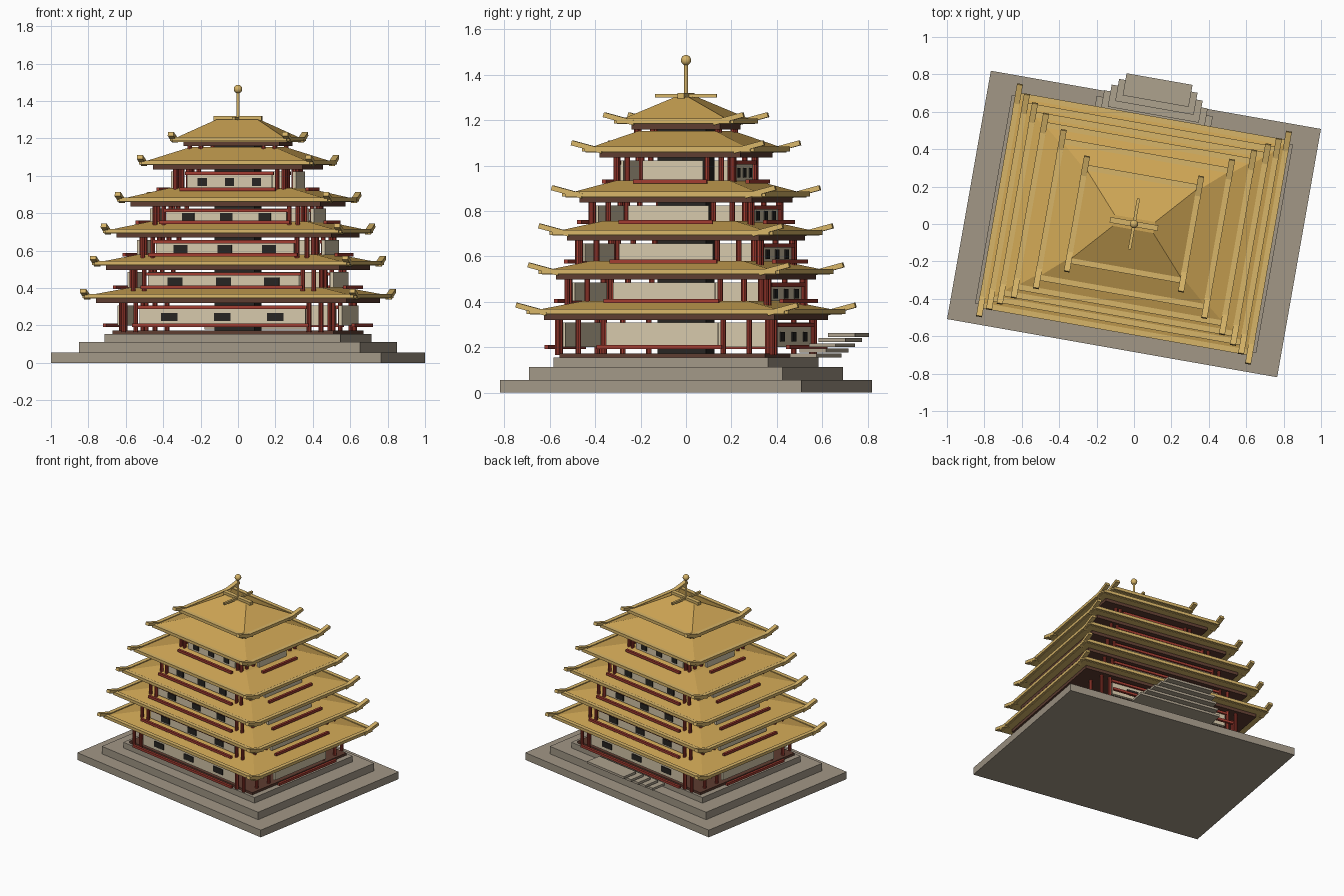
import bpy, bmesh
from math import radians
from mathutils import Matrix, Vector

if "Cube" in bpy.data.objects:
    bpy.data.objects.remove(bpy.data.objects["Cube"])

TURN = Matrix.Rotation(radians(-10), 4, 'Z')   # whole building is turned on its plot


def mat(name, *c):
    m = bpy.data.materials.new(name)
    m.diffuse_color = (*c, 1)
    m.use_nodes = True
    m.node_tree.nodes["Principled BSDF"].inputs["Base Color"].default_value = m.diffuse_color
    return m


GOLD = mat("gold_tile", 0.62, 0.38, 0.09)
TRIM = mat("gold_trim", 0.68, 0.46, 0.14)
RED = mat("red_lacquer", 0.36, 0.045, 0.03)
STONE = mat("stone", 0.36, 0.31, 0.24)
STEP = mat("step_stone", 0.42, 0.36, 0.27)
CREAM = mat("plaster", 0.66, 0.57, 0.40)
DARK = mat("dark_wood", 0.02, 0.018, 0.016)
BROWN = mat("eave_wood", 0.11, 0.045, 0.03)


def finish(name, bm, m):
    bm.transform(TURN)
    me = bpy.data.meshes.new(name)
    bm.to_mesh(me)
    bm.free()
    me.materials.append(m)
    ob = bpy.data.objects.new(name, me)
    bpy.context.collection.objects.link(ob)
    return ob


def add_box(bm, c, half, tilt=0):
    mx = Matrix.Translation(c) @ Matrix.Rotation(tilt, 4, 'X') @ Matrix.Diagonal((*[2 * h for h in half], 1))
    bmesh.ops.create_cube(bm, size=1, matrix=mx)


def boxes(name, items, m):
    bm = bmesh.new()
    for it in items:
        add_box(bm, *it)
    return finish(name, bm, m)


def slab(name, a, b, z0, z1, m):
    return boxes(name, [((0, 0, (z0 + z1) / 2), (a, b, (z1 - z0) / 2))], m)


def frustum(name, a, b, z0, a2, b2, z1, m):
    bm = bmesh.new()
    signs = [(-1, -1), (1, -1), (1, 1), (-1, 1)]
    lo = [bm.verts.new((sx * a, sy * b, z0)) for sx, sy in signs]
    hi = [bm.verts.new((sx * a2, sy * b2, z1)) for sx, sy in signs]
    bm.faces.new(lo[::-1])
    bm.faces.new(hi)
    for i in range(4):
        j = (i + 1) % 4
        bm.faces.new((lo[i], lo[j], hi[j], hi[i]))
    return finish(name, bm, m)


def posts(name, pts, z0, z1, r):
    bm = bmesh.new()
    for x, y in pts:
        bmesh.ops.create_cone(bm, cap_ends=True, segments=10, radius1=r, radius2=r, depth=z1 - z0,
                              matrix=Matrix.Translation((x, y, (z0 + z1) / 2)))
    return finish(name, bm, RED)


S = (-1, 1)

# Stepped stone platform and floor
slab("platform_lower", 0.896, 0.674, 0, 0.055, STONE)
slab("platform_middle", 0.763, 0.567, 0.055, 0.112, STONE)
slab("platform_upper", 0.64, 0.48, 0.112, 0.155, STONE)
slab("ground_floor", 0.60, 0.46, 0.155, 0.172, BROWN)
slab("core", 0.108, 0.108, 0.17, 1.17, DARK)

# Back stairs, narrowing as they rise outward
boxes("back_stairs", [((0, 0.58 + 0.0367 * i, 0.163 + 0.0228 * i), (0.315 - 0.034 * i, 0.06, 0.0085))
                      for i in range(5)], STEP)

# Storeys: floor z, eave z, side wall x, side wall half length, front wall y, front wall half length
storeys = [(0.17, 0.343, 0.600, 0.250, 0.470, 0.450),
           (0.373, 0.520, 0.550, 0.228, 0.435, 0.410),
           (0.547, 0.692, 0.500, 0.210, 0.395, 0.375),
           (0.72, 0.860, 0.435, 0.180, 0.345, 0.325),
           (0.898, 1.058, 0.330, 0.135, 0.250, 0.230)]
for n, (f, e, A, C, B, L) in enumerate(storeys, 1):
    w0, w1 = f + 0.03, e - 0.035
    wz, wh = (w0 + w1) / 2, (w1 - w0) / 2
    k = A / 0.6
    # Wall panels stand apart at the corners
    boxes(f"walls_{n}", [((0, s * B, wz), (L, 0.01, wh)) for s in S] +
          [((s * A, 0, wz), (0.01, C, wh)) for s in S], CREAM)
    boxes(f"windows_{n}", [((x * L * 0.64, s * (B + 0.01), wz - 0.008), (0.09 * L + 0.004, 0.006, 0.021))
                           for x in (-1, 0, 1) for s in S], DARK)
    # Columns: pairs at the ends of each wall
    posts(f"columns_{n}",
          [(sx * x * k, sy * (B + 0.01)) for sx in S for sy in S for x in (0.535, 0.47)] +
          [(sx * (A - 0.035), sy * y * k) for sx in S for sy in S for y in (0.382, 0.266)],
          f - 0.005, e - 0.015, 0.0125)
    # Lintels and low rails
    boxes(f"lintels_{n}", [((0, s * (B + 0.012), e - 0.045), (L + 0.01, 0.011, 0.009)) for s in S], RED)
    boxes(f"rails_{n}", [((0, s * (B + 0.07), f + 0.031), (L + 0.03, 0.009, 0.009)) for s in S] +
          [((s * (A + 0.075), 0, f + 0.031), (0.009, C + 0.03, 0.009)) for s in S], RED)

posts("attic_columns", [(sx * x, sy * 0.18) for sx in S for sy in S for x in (0.17, 0.23)],
      1.1, 1.17, 0.0115)

# Roofs: eave z, half width, half depth, top half width, top half depth, rise
roofs = [(0.343, 0.73, 0.57, 0.52, 0.37, 0.06),
         (0.520, 0.684, 0.524, 0.48, 0.34, 0.06),
         (0.692, 0.633, 0.485, 0.43, 0.30, 0.063),
         (0.860, 0.565, 0.44, 0.33, 0.25, 0.075),
         (1.058, 0.457, 0.37, 0.23, 0.17, 0.095),
         (1.182, 0.31, 0.253, 0.11, 0.03, 0.12)]
for n, (e, a, b, a2, b2, rise) in enumerate(roofs, 1):
    slab(f"eave_underside_{n}", a - 0.05, b - 0.055, e - 0.023, e, BROWN)
    slab(f"roof_edge_{n}", a, b, e, e + 0.016, TRIM)
    frustum(f"roof_{n}", a - 0.005, b - 0.005, e + 0.016, a2, b2, e + rise, GOLD)
    boxes(f"eave_trim_{n}", [((s * a, 0, e + 0.014), (0.015, b, 0.011)) for s in S] +
          [((0, s * b, e + 0.014), (a, 0.015, 0.011)) for s in S], TRIM)
    # Upturned corner horns
    boxes(f"corner_horns_{n}", [((sx * a, sy * (b - 0.008), e + 0.024), (0.016, 0.07, 0.011), sy * radians(15))
                                for sx in S for sy in S], TRIM)

# Crossed ridge bars and finial
boxes("ridge_bars", [((0, 0, 1.308), (0.13, 0.015, 0.012)), ((0, 0, 1.307), (0.008, 0.138, 0.008))], TRIM)
bm = bmesh.new()
bmesh.ops.create_cone(bm, cap_ends=True, segments=12, radius1=0.008, radius2=0.008, depth=0.16,
                      matrix=Matrix.Translation((0, 0, 1.375)))
finish("finial_pole", bm, TRIM)
bm = bmesh.new()
bmesh.ops.create_uvsphere(bm, u_segments=16, v_segments=10, radius=0.023,
                          matrix=Matrix.Translation((0, 0, 1.464)))
for fc in bm.faces:
    fc.smooth = True
finish("finial_ball", bm, TRIM)
